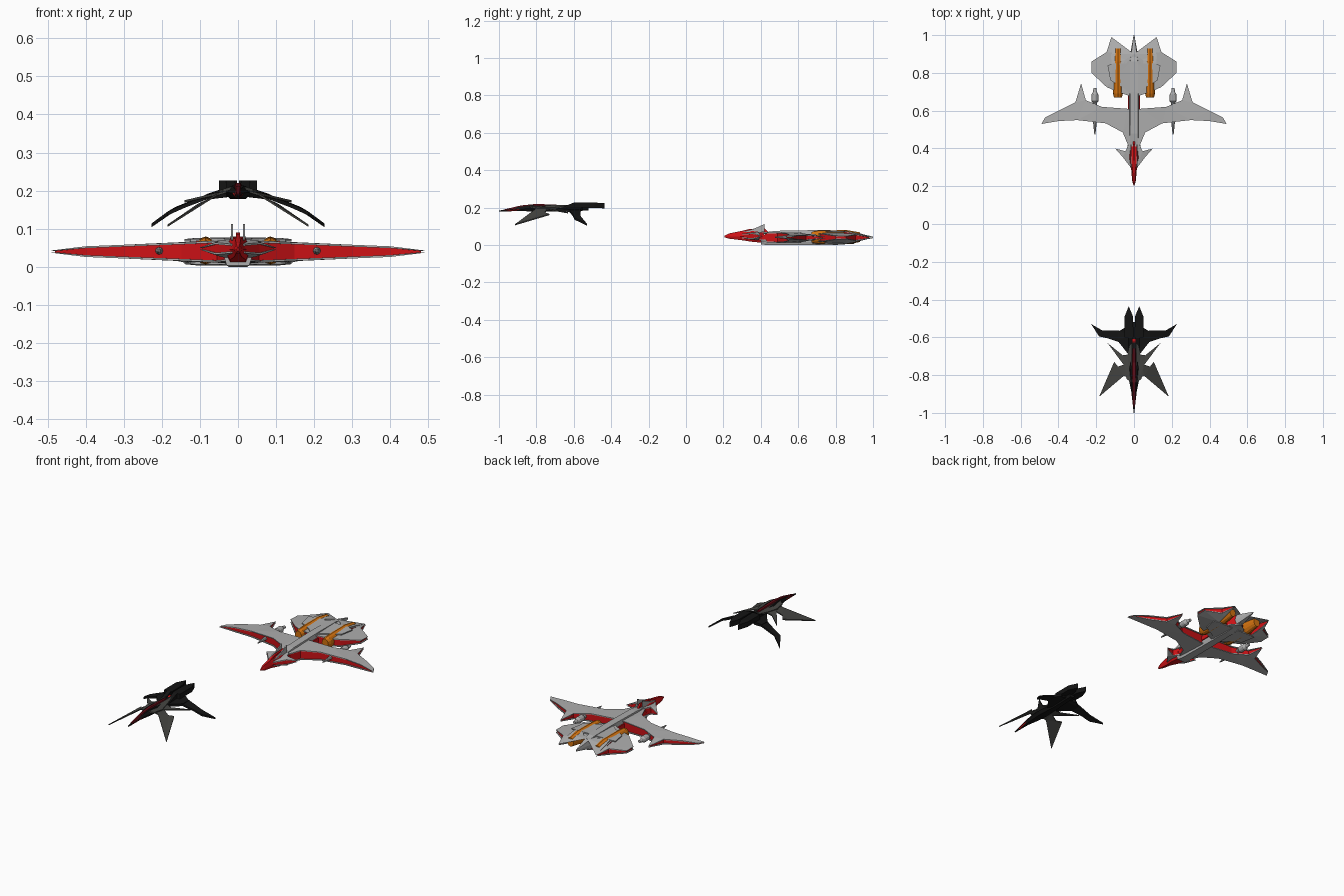
import bpy, bmesh, math
from mathutils import Vector


def material(name, r, g, b):
    m = bpy.data.materials.new(name)
    m.diffuse_color = (r, g, b, 1)
    return m


GREY = material("hull_grey", 0.42, 0.42, 0.42)
RED = material("red", 0.62, 0.006, 0.008)
ORANGE = material("orange", 0.65, 0.17, 0.005)
BLACK = material("black", 0.007, 0.007, 0.007)
DARK = material("dark_grey", 0.06, 0.06, 0.055)
MAROON = material("maroon", 0.12, 0.004, 0.008)


def build(name, rings, mats, mirror=False, trim=()):
    """Skin a list of equal point rings, cap both ends; trim = ring gaps using mats[1]."""
    bm = bmesh.new()
    vs = [[bm.verts.new(p) for p in ring] for ring in rings]
    n = len(vs[0])
    for k in range(len(vs) - 1):
        for i in range(n):
            j = (i + 1) % n
            f = bm.faces.new((vs[k][i], vs[k][j], vs[k + 1][j], vs[k + 1][i]))
            f.material_index = 1 if k in trim else 0
    caps = [bm.faces.new(vs[0][::-1]), bm.faces.new(vs[-1])]
    bmesh.ops.triangulate(bm, faces=caps)
    bmesh.ops.recalc_face_normals(bm, faces=bm.faces[:])
    me = bpy.data.meshes.new(name)
    bm.to_mesh(me)
    bm.free()
    ob = bpy.data.objects.new(name, me)
    bpy.context.collection.objects.link(ob)
    for m in mats:
        me.materials.append(m)
    if mirror:
        mod = ob.modifiers.new("Mirror", 'MIRROR')
        mod.use_mirror_merge = False
    return ob


def inset(pts, d):
    """Move an outline inward by d."""
    n = len(pts)
    area = sum(pts[i][0] * pts[(i + 1) % n][1] - pts[(i + 1) % n][0] * pts[i][1] for i in range(n))
    s = 1 if area > 0 else -1
    out = []
    for i in range(n):
        a, b, c = (Vector(pts[k % n][:2]) for k in (i - 1, i, i + 1))
        e1, e2 = (b - a).normalized(), (c - b).normalized()
        n1, n2 = Vector((-e1.y, e1.x)) * s, Vector((-e2.y, e2.x)) * s
        bis = (n1 + n2).normalized()
        out.append(b + bis * d / max(0.5, bis.dot(n1)))
    return out


def slab(name, pts, zc=0.04, d=0.006):
    """Two grey skins over a recessed red core; pts = (x, y, half thickness)."""
    inner = inset(pts, d)
    rings = []
    for level, src in ((-1, pts), (-2, pts), (-2, inner), (2, inner), (2, pts), (1, pts)):
        ring = []
        for p, (_, _, h) in zip(src, pts):
            t = min(0.005, h * 0.4) if abs(level) == 2 else 0
            ring.append((p[0], p[1], zc + math.copysign(h - t, level)))
        rings.append(ring)
    return build(name, rings, (GREY, RED), True, trim=(2,))


def fin(name, pts, h, mat):
    """Thin plate through (x, y, z) points with half thickness h."""
    return build(name, [[(x, y, z + s * h) for x, y, z in pts] for s in (-1, 1)], (mat,), True)


def side_fin(name, pts, x, h, mat, mirror=True):
    """Upright plate from a (y, z) profile."""
    return build(name, [[(x + s * h, y, z) for y, z in pts] for s in (-1, 1)], (mat,), mirror)


def hull(name, secs, mat, top=0.6, bottom=0.6):
    """Six-sided body along y; secs = (y, half width, z bottom, z middle, z top)."""
    rings = [[(-w * bottom, y, b), (w * bottom, y, b), (w, y, m), (w * top, y, t),
              (-w * top, y, t), (-w, y, m)] for y, w, b, m, t in secs]
    return build(name, rings, (mat,))


def turned(name, x, z, secs, mat, n=12, sz=1.0):
    """Round body along y; secs = (y, radius)."""
    rings = [[(x + r * math.cos(math.tau * i / n), y, z + sz * r * math.sin(math.tau * i / n))
              for i in range(n)] for y, r in secs]
    return build(name, rings, (mat,), True)


# ---------------- Large bird-shaped ship ----------------
slab("main_wing", [
    (0, .42, .025), (.03, .415, .025), (.06, .485, .028), (.15, .533, .024), (.30, .55, .018),
    (.40, .545, .014), (.49, .53, .003), (.47, .565, .004), (.40, .60, .013), (.31, .645, .015),
    (.28, .745, .004), (.255, .655, .017), (.17, .62, .024), (.035, .61, .03), (0, .61, .03)])
slab("tail_wing", [
    (0, .66, .033), (.03, .68, .03), (.10, .705, .022), (.145, .725, .022), (.225, .80, .010),
    (.225, .86, .008), (.145, .91, .018), (.12, .99, .003), (.117, .90, .026), (.112, .85, .035),
    (.055, .85, .035), (.045, .87, .033), (0, .90, .033)])

# Raised plates on the tail wing, above and below
for nm, s in (("upper_tail_plate", 1), ("lower_tail_plate", -1)):
    z = lambda v: .04 + s * v
    fin(nm, [(.02, .69, z(.031)), (.055, .72, z(.031)), (.125, .76, z(.030)), (.14, .84, z(.030)),
             (.11, .85, z(.033)), (.02, .85, z(.034))], .003, GREY)

# Spine from neck to tail point, with belly keel
hull("spine", [(.40, .026, .022, .045, .066), (.48, .028, .018, .045, .076),
               (.70, .028, .01, .042, .08), (.86, .027, .01, .042, .078),
               (1.0, .002, .037, .041, .045)], GREY, .75, .75)
hull("keel", [(.40, .036, .003, .022, .036), (.44, .03, 0, .02, .04), (.80, .025, 0, .02, .04),
              (.90, .015, .012, .025, .04)], GREY, .8, .8)
for s in (1, -1):
    side_fin("neck_trim", [(.39, .03), (.39, .055), (.70, .055), (.70, .03)], s * .029, .003, RED, False)

# Engines and nozzles
turned("engine", .085, .042, [(.67, .021), (.69, .026), (.75, .028), (.86, .029), (.93, .020)],
       ORANGE, 12, 1.3)

# Wing guns
turned("gun_body", .207, .042, [(.64, .010), (.65, .018), (.685, .018), (.70, .010), (.72, .008)], GREY)
turned("gun_barrel", .207, .042, [(.475, .003), (.54, .010), (.64, .012)], GREY, 8)

# Head: beak, skull, swept crest plates and spikes
hull("beak", [(.205, .003, .042, .046, .050), (.23, .010, .034, .047, .062),
              (.29, .015, .027, .046, .074), (.35, .035, .018, .045, .078),
              (.41, .034, .012, .045, .072)], RED, .5, .6)
slab("cheek_plate", [(0, .30, .012), (.018, .30, .012), (.06, .355, .016), (.10, .40, .003),
                     (.045, .385, .022), (.03, .42, .024), (0, .42, .024)], .048, .004)
side_fin("head_spike", [(.30, .070), (.36, .086), (.42, .112), (.395, .085), (.42, .068)], .016, .003, GREY)
side_fin("head_crest", [(.27, .068), (.34, .086), (.42, .09), (.44, .068)], 0, .005, RED, False)

# ---------------- Small black ship ----------------
hull("small_hull", [(-1.0, .002, .178, .181, .184), (-.90, .012, .182, .192, .203),
                    (-.83, .026, .180, .196, .213), (-.76, .034, .178, .194, .212),
                    (-.66, .024, .178, .192, .207), (-.52, .018, .185, .198, .210)], BLACK)
hull("small_nose_trim", [(-.97, .006, .182, .187, .191), (-.88, .010, .19, .20, .212),
                         (-.80, .012, .20, .21, .220), (-.66, .010, .195, .205, .214)], MAROON)
hull("small_nose_stripe", [(-.96, .006, .179, .184, .190), (-.87, .0165, .188, .194, .200)], RED)
fin("small_shoulder", [(.012, -.84, .208), (.04, -.82, .200), (.05, -.76, .197), (.035, -.70, .198),
                       (.012, -.60, .210)], .004, DARK)

# Front swept blades
fin("front_blade", [(.03, -.81, .198), (.055, -.805, .190), (.185, -.915, .108), (.105, -.73, .163),
                    (.085, -.755, .172), (.04, -.74, .196)], .003, DARK)
fin("rear_blade", [(.03, -.77, .197), (.055, -.745, .192), (.14, -.63, .172), (.06, -.695, .188),
                   (.025, -.69, .198)], .003, DARK)

# Drooping black wings
fin("black_wing_root", [(.01, -.66, .192), (.03, -.69, .19), (.085, -.62, .183), (.085, -.57, .183),
                        (.05, -.55, .195), (.01, -.58, .197)], .007, BLACK)
fin("black_wing_tip", [(.08, -.625, .183), (.14, -.605, .160), (.185, -.595, .140), (.227, -.53, .109),
                       (.165, -.565, .152), (.08, -.565, .186)], .005, BLACK)

# Twin pointed tail blocks and tail root
fin("tail_block", [(.003, -.60, .213), (.05, -.60, .213), (.05, -.49, .213), (.028, -.435, .210),
                   (.005, -.49, .213)], .014, BLACK)
side_fin("tail_ramp", [(-.69, .19), (-.60, .227), (-.55, .227), (-.55, .19)], .02, .012, BLACK)
side_fin("tail_red_core", [(-.66, .188), (-.62, .212), (-.61, .212), (-.61, .188)], 0, .016, RED, False)
